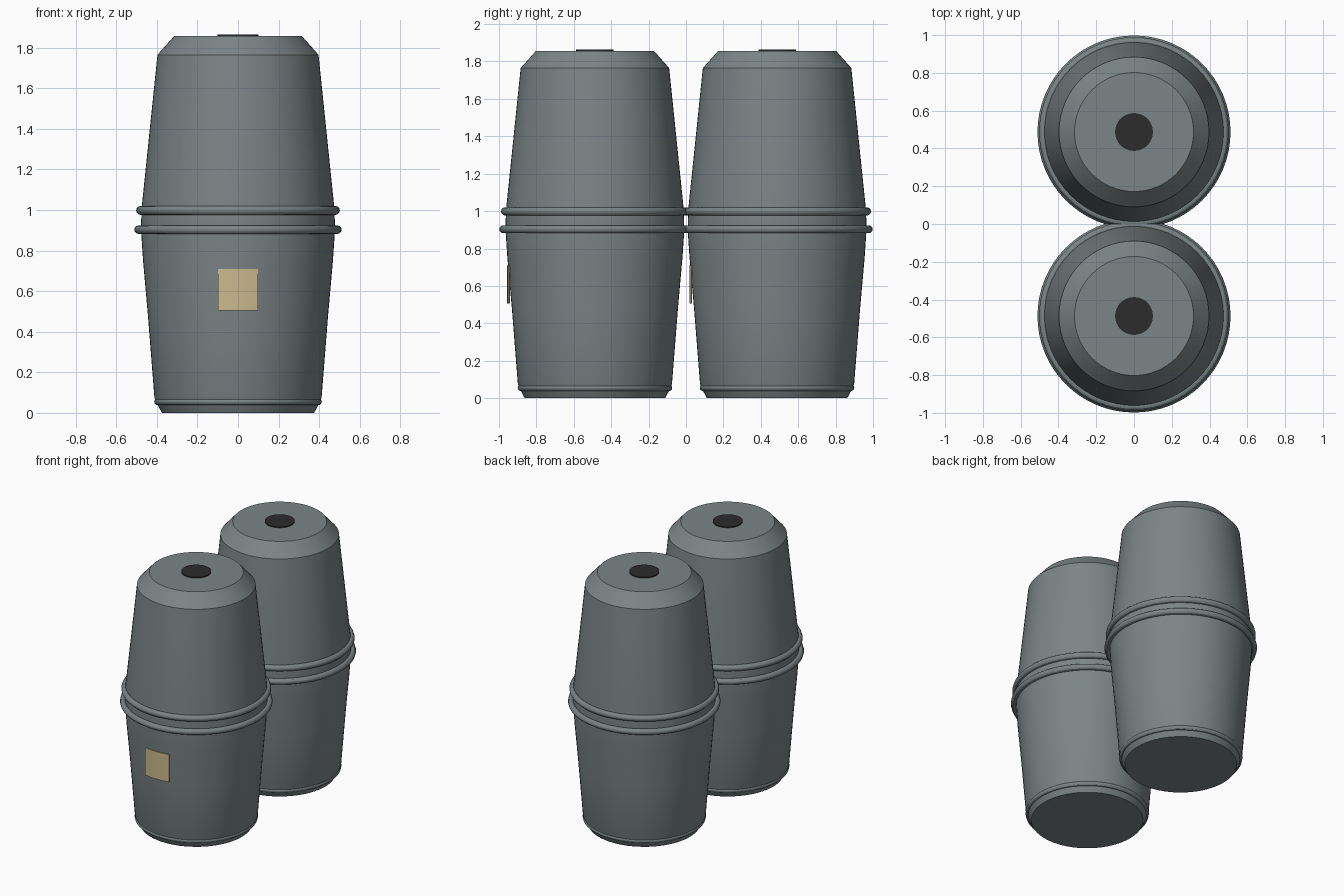
import bpy, bmesh, math

if "Cube" in bpy.data.objects:
    bpy.data.objects.remove(bpy.data.objects["Cube"])


def material(name, rgb):
    m = bpy.data.materials.new(name)
    m.diffuse_color = (*rgb, 1)
    m.use_nodes = True
    m.node_tree.nodes["Principled BSDF"].inputs["Base Color"].default_value = m.diffuse_color
    return m


GREY = material("grey plastic", (0.20, 0.235, 0.24))
BLACK = material("black cap", (0.025, 0.025, 0.025))
CREAM = material("cream label", (0.60, 0.48, 0.27))
SEGS = 64


def make_object(name, bm, mat, y):
    bmesh.ops.recalc_face_normals(bm, faces=bm.faces)
    mesh = bpy.data.meshes.new(name)
    bm.to_mesh(mesh)
    bm.free()
    mesh.materials.append(mat)
    ob = bpy.data.objects.new(name, mesh)
    bpy.context.collection.objects.link(ob)
    ob.location.y = y
    bpy.ops.object.select_all(action='DESELECT')
    ob.select_set(True)
    bpy.context.view_layer.objects.active = ob
    bpy.ops.object.shade_smooth_by_angle(angle=math.radians(30))
    return ob


def lathe(name, profile, mat, y, closed=False):
    """Revolve (radius, z) points; open profiles get flat end caps."""
    bm = bmesh.new()
    rings = [[bm.verts.new((r * math.cos(math.tau * i / SEGS),
                            r * math.sin(math.tau * i / SEGS), z))
              for i in range(SEGS)] for r, z in profile]
    pairs = list(zip(rings, rings[1:]))
    if closed:
        pairs.append((rings[-1], rings[0]))
    else:
        bm.faces.new(rings[0])
        bm.faces.new(rings[-1])
    for a, b in pairs:
        for i in range(SEGS):
            j = (i + 1) % SEGS
            bm.faces.new((a[i], a[j], b[j], b[i]))
    return make_object(name, bm, mat, y)


def hoop(name, radius, z, tube, mat, y):
    section = [(radius + tube * math.cos(math.tau * k / 12),
                z + tube * math.sin(math.tau * k / 12)) for k in range(12)]
    return lathe(name, section, mat, y, closed=True)


def label(name, radius, half_width, z0, z1, mat, y):
    """Thin upright patch bent around the front of the barrel."""
    bm = bmesh.new()
    half = math.asin(half_width / radius)
    n = 8
    cols = []
    for i in range(n + 1):
        a = -half + 2 * half * i / n
        cols.append([bm.verts.new((r * math.sin(a), -r * math.cos(a), z))
                     for r, z in ((radius, z0), (radius, z1),
                                  (radius - 0.005, z1), (radius - 0.005, z0))])
    for a, b in zip(cols, cols[1:]):
        for k in range(4):
            bm.faces.new((a[k], b[k], b[(k + 1) % 4], a[(k + 1) % 4]))
    bm.faces.new(cols[0])
    bm.faces.new(cols[-1])
    return make_object(name, bm, mat, y)


# Tapered body: chamfered foot, widest waist, bevelled shoulder
BODY = [(0.375, 0), (0.405, 0.055), (0.412, 0.075), (0.444, 0.48), (0.468, 0.75),
        (0.478, 0.9), (0.476, 1.0), (0.397, 1.765), (0.315, 1.857)]

for side, y in (("front", -0.487), ("back", 0.487)):
    lathe(side + "_barrel_body", BODY, GREY, y)
    # Rolled hoops at the waist and foot
    hoop(side + "_upper_hoop", 0.480, 0.998, 0.022, GREY, y)
    hoop(side + "_lower_hoop", 0.490, 0.903, 0.021, GREY, y)
    hoop(side + "_foot_hoop", 0.396, 0.055, 0.017, GREY, y)
    # Bung in the middle of the lid
    lathe(side + "_cap", [(0.1, 1.85), (0.1, 1.864)], BLACK, y)
    label(side + "_label", 0.469, 0.098, 0.505, 0.708, CREAM, y)
